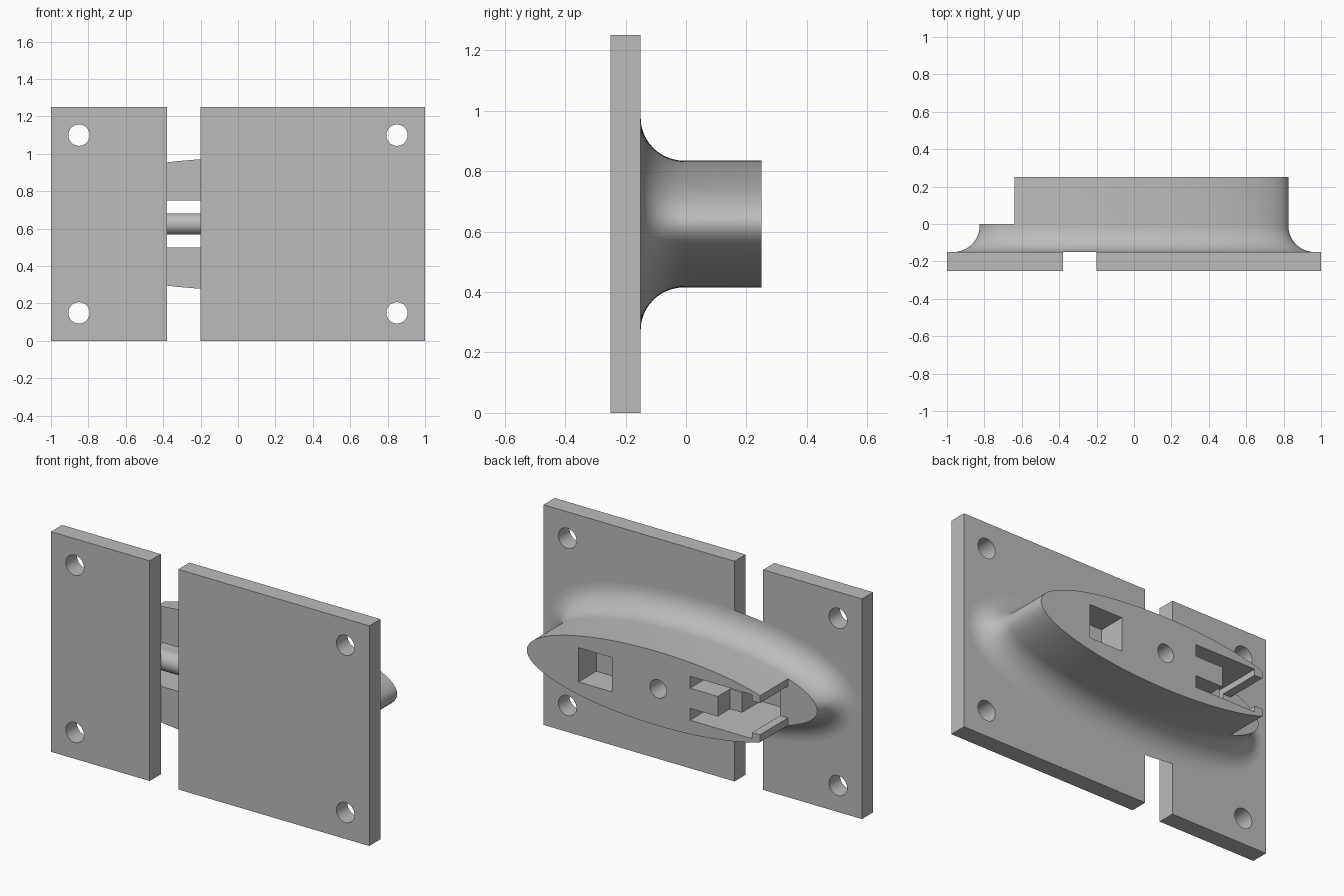
import bpy, bmesh, math
from mathutils import Matrix, Vector

cube = bpy.data.objects.get("Cube")
if cube:
    bpy.data.objects.remove(cube, do_unlink=True)

grey = bpy.data.materials.new("plain grey")
grey.use_nodes = True
colour = (0.5, 0.5, 0.5, 1)
grey.diffuse_color = colour
grey.node_tree.nodes["Principled BSDF"].inputs["Base Color"].default_value = colour

MID = 0.625        # height of the boss axis
BACK = -0.15       # back face of the plates
TOP = 0.25         # outer face of the boss


def finish(name, bm):
    bmesh.ops.recalc_face_normals(bm, faces=bm.faces)
    mesh = bpy.data.meshes.new(name)
    bm.to_mesh(mesh)
    bm.free()
    mesh.materials.append(grey)
    obj = bpy.data.objects.new(name, mesh)
    bpy.context.collection.objects.link(obj)
    return obj


def box(name, xs, ys, zs):
    bm = bmesh.new()
    bmesh.ops.create_cube(bm, size=1)
    for v in bm.verts:
        v.co = Vector([r[0] if c < 0 else r[1] for c, r in zip(v.co, (xs, ys, zs))])
    return finish(name, bm)


def rod(name, centre, radius, length, axis):
    turn = Matrix.Rotation(math.pi / 2, 4, "X" if axis == "y" else "Y")
    bm = bmesh.new()
    bmesh.ops.create_cone(bm, cap_ends=True, segments=48, radius1=radius, radius2=radius,
                          depth=length, matrix=Matrix.Translation(centre) @ turn)
    return finish(name, bm)


def cut(obj, cutters):
    bpy.context.view_layer.objects.active = obj
    for cutter in cutters:
        cutter.hide_render = True
        mod = obj.modifiers.new("cut", "BOOLEAN")
        mod.operation, mod.solver, mod.object = "DIFFERENCE", "EXACT", cutter
        bpy.ops.object.modifier_apply(modifier=mod.name)
        bpy.data.objects.remove(cutter, do_unlink=True)


def smooth(obj):
    bpy.ops.object.select_all(action="DESELECT")
    obj.select_set(True)
    bpy.context.view_layer.objects.active = obj
    bpy.ops.object.shade_smooth_by_angle(angle=math.radians(30))


# Two mounting plates with a gap between them and a screw hole in each corner
for name, xs, hole_x in (("small_plate", (-1, -0.38), -0.85), ("large_plate", (-0.2, 1), 0.85)):
    plate = box(name, xs, (-0.25, BACK), (0, 1.25))
    cut(plate, [rod("screw_hole", (hole_x, -0.2, z), 0.057, 0.3, "y") for z in (0.15, 1.1)])
    smooth(plate)

# Oval boss: an ellipse swept along y, flared outwards by a fillet at its foot
A, B, FILLET, SEGMENTS, STEPS = 0.825, 0.21, 0.142, 128, 14
levels = []
for i in range(STEPS + 1):
    t = math.pi / 2 * i / STEPS
    levels.append((BACK + FILLET * (1 - math.cos(t)), FILLET * (1 - math.sin(t))))
levels.append((TOP, 0))
bm = bmesh.new()
rings = []
for y, grow in levels:
    ring = []
    for i in range(SEGMENTS):
        t = math.tau * i / SEGMENTS
        normal = Vector((B * math.cos(t), 0, A * math.sin(t))).normalized()
        ring.append(bm.verts.new(Vector((A * math.cos(t), y, MID + B * math.sin(t))) + normal * grow))
    rings.append(ring)
for low, high in zip(rings, rings[1:]):
    for i in range(SEGMENTS):
        j = (i + 1) % SEGMENTS
        bm.faces.new((low[i], low[j], high[j], high[i]))
bm.faces.new(rings[0])
bm.faces.new(rings[-1])
boss = finish("oval_boss", bm)

# Shelf, latch slot, narrow slot mouth, square pocket and round hole
cut(boss, [
    box("shelf_cut", (-1.2, -0.64), (0, 0.5), (0, 1.25)),
    box("slot_cut", (-0.59, -0.2), (-0.3, 0.5), (0.5, 0.75)),
    box("mouth_cut", (-0.8, -0.5), (0, 0.5), (0.535, 0.715)),
    box("pocket_cut", (0.29, 0.5), (0.09, 0.5), (0.53, 0.725)),
    rod("hole_cut", (0, 0.25, MID), 0.052, 0.5, "y"),
])
smooth(boss)

# Latch tongue standing in the slot, with a stepped end
ROD_Y, ROD_R = -0.093, 0.057
side = [(-0.2, ROD_Y), (-0.45, ROD_Y), (-0.45, 0.14), (-0.375, 0.14), (-0.375, TOP), (-0.2, TOP)]
bm = bmesh.new()
face = bm.faces.new([bm.verts.new((x, y, MID - ROD_R)) for x, y in side])
extruded = bmesh.ops.extrude_face_region(bm, geom=[face])
bmesh.ops.translate(bm, vec=(0, 0, 2 * ROD_R),
                    verts=[g for g in extruded["geom"] if isinstance(g, bmesh.types.BMVert)])
finish("latch_tongue", bm)

# Rounded underside of the tongue
smooth(rod("tongue_rod", (-0.325, ROD_Y, MID), ROD_R, 0.25, "x"))
